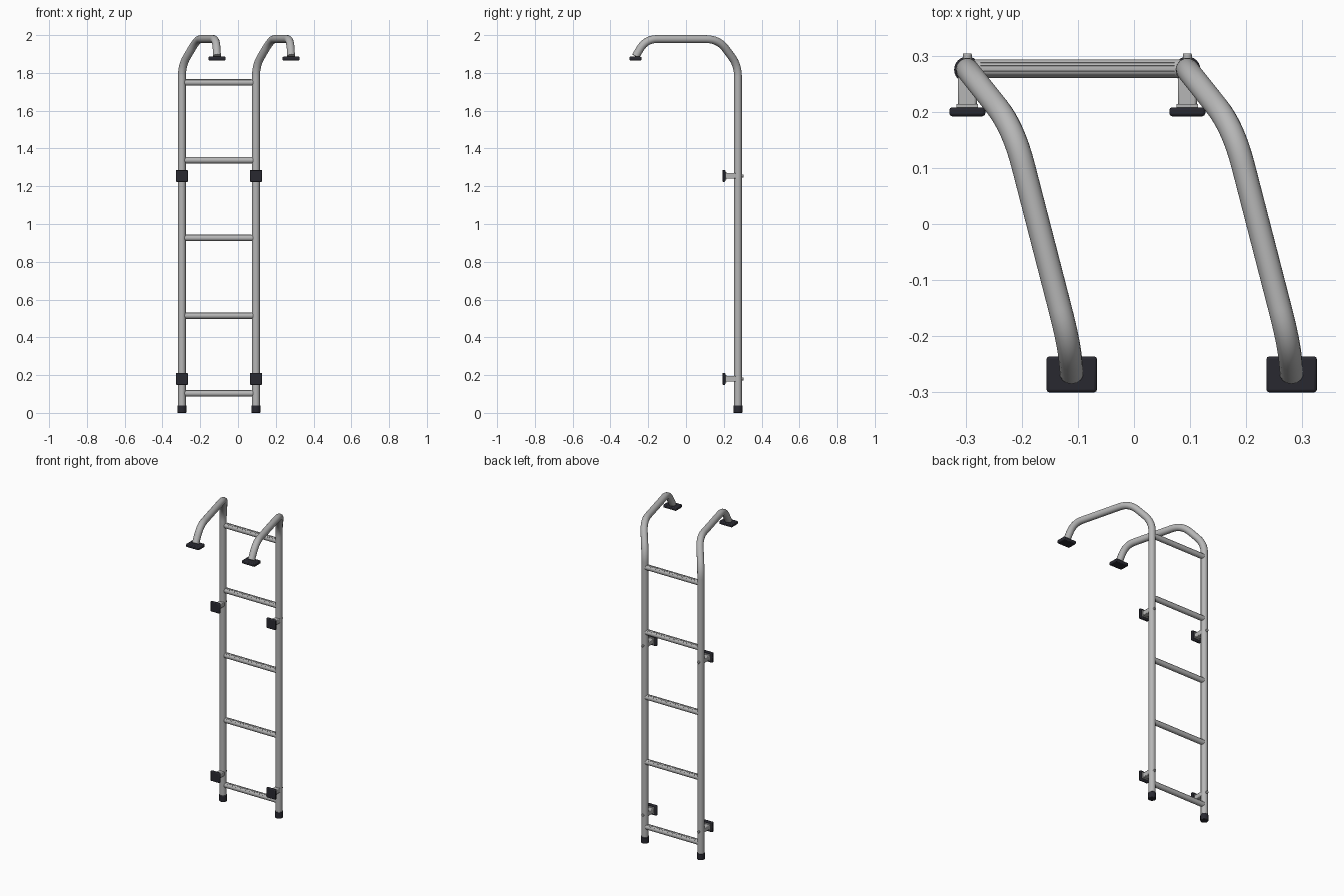
import bpy, math
from mathutils import Vector

cube = bpy.data.objects.get("Cube")
if cube:
    bpy.data.objects.remove(cube, do_unlink=True)


def material(name, color):
    m = bpy.data.materials.new(name)
    m.use_nodes = True
    m.diffuse_color = color
    m.node_tree.nodes["Principled BSDF"].inputs["Base Color"].default_value = color
    return m


metal = material("brushed_aluminium", (0.47, 0.47, 0.47, 1))
rubber = material("black_rubber", (0.022, 0.022, 0.03, 1))

RAIL_X = {"right": -0.297, "left": 0.095}
RAIL_Y = 0.275
RAIL_R = 0.021


def finish(name, mat, bevel=0):
    ob = bpy.context.object
    ob.name = name
    ob.data.materials.append(mat)
    if bevel:
        mod = ob.modifiers.new("Bevel", "BEVEL")
        mod.width = bevel
        mod.segments = 2
    bpy.ops.object.shade_smooth_by_angle(angle=math.radians(35))
    return ob


def box(name, loc, size, mat, bevel=0):
    bpy.ops.mesh.primitive_cube_add(size=1, location=loc)
    bpy.context.object.scale = size
    bpy.ops.object.transform_apply(location=False, rotation=False, scale=True)
    return finish(name, mat, bevel)


def cylinder(name, loc, radius, depth, mat, rot=(0, 0, 0), bevel=0):
    bpy.ops.mesh.primitive_cylinder_add(vertices=24, radius=radius, depth=depth,
                                        location=loc, rotation=rot)
    return finish(name, mat, bevel)


def rounded_path(corners, cuts, steps=8):
    """Replace every inner corner by a quadratic bend that starts `cut` away."""
    pts = [corners[0]]
    for a, p, b, cut in zip(corners, corners[1:], corners[2:], cuts):
        start = p + (a - p).normalized() * cut
        end = p + (b - p).normalized() * cut
        for i in range(steps + 1):
            t = i / steps
            pts.append(start * (1 - t) ** 2 + p * 2 * t * (1 - t) + end * t ** 2)
    return pts + [corners[-1]]


def tube(name, pts, radius, mat):
    cu = bpy.data.curves.new(name, "CURVE")
    cu.dimensions = "3D"
    cu.bevel_depth = radius
    cu.bevel_resolution = 5
    cu.use_fill_caps = True
    sp = cu.splines.new("POLY")
    sp.points.add(len(pts) - 1)
    for point, co in zip(sp.points, pts):
        point.co = (*co, 1)
    ob = bpy.data.objects.new(name, cu)
    bpy.context.collection.objects.link(ob)
    bpy.ops.object.select_all(action="DESELECT")
    ob.select_set(True)
    bpy.context.view_layer.objects.active = ob
    bpy.ops.object.convert(target="MESH")
    return finish(name, mat)


along_x = (0, math.pi / 2, 0)
along_y = (math.pi / 2, 0, 0)

for side, x in RAIL_X.items():
    # Bent rail with the hook over the roof
    corners = [Vector((x + dx, y, z)) for dx, y, z in (
        (0, RAIL_Y, 0.01), (0, RAIL_Y, 1.84), (0.082, 0.172, 1.979),
        (0.181, -0.212, 1.979), (0.186, -0.267, 1.888))]
    tube(side + "_rail", rounded_path(corners, (0.06, 0.07, 0.06)), RAIL_R, metal)

    # Rubber end cap and roof foot
    cylinder(side + "_end_cap", (x, RAIL_Y, 0.02), 0.0235, 0.04, rubber, bevel=0.003)
    box(side + "_roof_foot", (x + 0.186, -0.268, 1.876), (0.09, 0.064, 0.02), rubber, 0.005)

    # Wall brackets: pad, backing flange, stand-off post and bolt
    for level, z in (("lower", 0.18), ("upper", 1.255)):
        tag = f"{side}_{level}_"
        box(tag + "wall_pad", (x, 0.2, z), (0.064, 0.016, 0.064), rubber, 0.005)
        box(tag + "bracket_flange", (x, 0.211, z), (0.038, 0.006, 0.04), metal)
        box(tag + "bracket_post", (x, 0.237, z), (0.034, 0.058, 0.03), metal, 0.004)
        cylinder(tag + "bolt", (x, 0.297, z), 0.008, 0.014, metal, along_y, 0.002)

# Rungs with raised grip ribs on the tread
mid = sum(RAIL_X.values()) / 2
span = RAIL_X["left"] - RAIL_X["right"]
for i in range(5):
    z = 0.103 + i * 0.4115
    cylinder(f"rung_{i + 1}", (mid, RAIL_Y + 0.002, z), 0.0165, span - 0.01, metal, along_x)
    for k in range(-2, 3):
        a = k * math.radians(22)
        rib = box(f"rung_{i + 1}_rib_{k + 3}",
                  (mid, RAIL_Y + 0.002 + 0.0165 * math.sin(a), z + 0.0165 * math.cos(a)),
                  (span - 0.046, 0.003, 0.002), metal)
        rib.rotation_euler.x = -a
